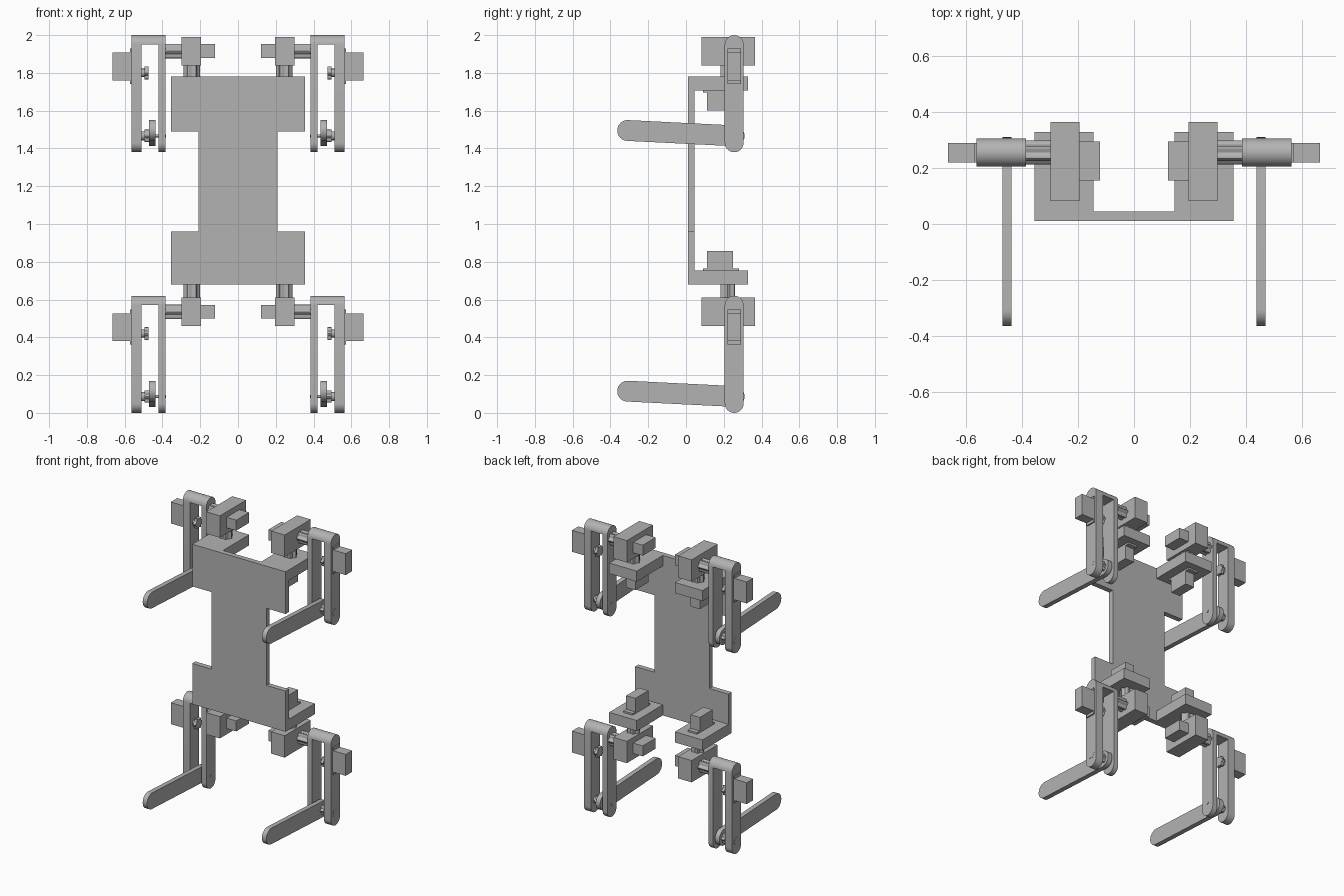
import bpy, bmesh
from math import sin, cos, pi
from mathutils import Vector, Matrix

cube = bpy.data.objects.get("Cube")
if cube:
    bpy.data.objects.remove(cube, do_unlink=True)

grey = bpy.data.materials.new("light grey plastic")
grey.use_nodes = True
COLOUR = (0.45, 0.45, 0.45, 1)
grey.diffuse_color = COLOUR
grey.node_tree.nodes["Principled BSDF"].inputs["Base Color"].default_value = COLOUR


def prism(name, outline, start, end, axis="x", mirror=True, smooth=True):
    """Extrude an outline along an axis: x uses (y, z), y uses (x, z), z uses (x, y)."""
    place = {"x": lambda a, b, d: (d, a, b),
             "y": lambda a, b, d: (a, d, b),
             "z": lambda a, b, d: (a, b, d)}[axis]
    bm = bmesh.new()
    face = bm.faces.new([bm.verts.new(place(a, b, start)) for a, b in outline])
    grown = bmesh.ops.extrude_face_region(bm, geom=[face])["geom"]
    moved = [v for v in grown if isinstance(v, bmesh.types.BMVert)]
    bmesh.ops.translate(bm, verts=moved, vec=Vector(place(0, 0, end - start)))
    bmesh.ops.recalc_face_normals(bm, faces=bm.faces)
    mesh = bpy.data.meshes.new(name)
    bm.to_mesh(mesh)
    bm.free()
    mesh.materials.append(grey)
    obj = bpy.data.objects.new(name, mesh)
    bpy.context.collection.objects.link(obj)
    if smooth:
        bpy.ops.object.select_all(action="DESELECT")
        obj.select_set(True)
        bpy.context.view_layer.objects.active = obj
        bpy.ops.object.shade_smooth_by_angle(angle=pi / 6)
    if mirror:
        obj.modifiers.new("Mirror", "MIRROR").use_mirror_merge = False
    return obj


def box(name, x, y, z):
    outline = [(y[0], z[0]), (y[1], z[0]), (y[1], z[1]), (y[0], z[1])]
    return prism(name, outline, x[0], x[1], smooth=False)


def arc(centre, radius, begin, finish, steps=16):
    angles = [begin + (finish - begin) * i / steps for i in range(steps + 1)]
    return [(centre[0] + radius * cos(t), centre[1] + radius * sin(t)) for t in angles]


def capsule(a, b, radius):
    """Outline with a round end at a and at b."""
    d = (Vector(b) - Vector(a)).normalized()
    t = Vector((1, 0)).angle_signed(d)
    t = -t
    return arc(b, radius, t - pi / 2, t + pi / 2) + arc(a, radius, t + pi / 2, t + 3 * pi / 2)


def horn(centre, radius):
    """Six-lobed outline of a servo horn."""
    pts = []
    for i in range(48):
        t = 2 * pi * i / 48
        r = radius * (0.88 + 0.12 * cos(6 * t))
        pts.append((centre[0] + r * cos(t), centre[1] + r * sin(t)))
    return pts


# Body plate, wide at both ends
right_side = [(0.355, 0.68), (0.355, 0.96), (0.21, 0.96),
              (0.21, 1.49), (0.355, 1.49), (0.355, 1.78)]
outline = right_side + [(-x, z) for x, z in reversed(right_side)]
prism("body_plate", outline, 0.01, 0.045, "y", mirror=False, smooth=False)

LEG_Y = 0.255
HIP = (0.245, 0.22)

for level, dz, shelf, inward in (("upper", 0, 1.78, -1), ("lower", -1.38, 0.68, 1)):
    def span(a, b):
        return a + dz, b + dz

    def from_shelf(a, b):
        return shelf + inward * a, shelf + inward * b

    # Shelf with its servo on the inner face and its shaft on the outer face
    box(f"{level}_shelf", (0.145, 0.355), (0.04, 0.328), from_shelf(0, 0.073))
    box(f"{level}_shelf_servo_flange", (0.21, 0.28), (0.09, 0.28), from_shelf(0.073, 0.085))
    box(f"{level}_shelf_servo", (0.21, 0.28), (0.11, 0.25), from_shelf(0.07, 0.178))
    prism(f"{level}_shelf_shaft", horn(HIP, 0.043), *from_shelf(0.01, -0.07), axis="z")

    # Hip block, its servo and its shaft
    box(f"{level}_hip_block", (0.195, 0.298), (0.082, 0.364), span(1.84, 1.99))
    box(f"{level}_hip_servo", (0.122, 0.2), (0.155, 0.295), span(1.88, 1.952))
    prism(f"{level}_hip_shaft", horn((LEG_Y, 1.915 + dz), 0.043), 0.29, 0.39)

    # Upper leg: two plates joined by a round bridge
    top, foot = (LEG_Y, 1.95 + dz), (LEG_Y, 1.43 + dz)
    prism(f"{level}_leg_outer_plate", capsule(foot, top, 0.05), 0.51, 0.563)
    prism(f"{level}_leg_inner_plate", capsule(foot, top, 0.05), 0.385, 0.42)
    prism(f"{level}_leg_bridge", arc(top, 0.05, 0, pi), 0.42, 0.51)

    # Leg servo with its output horn
    box(f"{level}_leg_servo_flange", (0.56, 0.572), (0.22, 0.29), span(1.742, 1.928))
    box(f"{level}_leg_servo", (0.55, 0.665), (0.22, 0.29), span(1.76, 1.907))
    prism(f"{level}_leg_servo_horn", horn((LEG_Y, 1.80 + dz), 0.038), 0.475, 0.495)
    prism(f"{level}_leg_servo_axle", arc((LEG_Y, 1.80 + dz), 0.022, 0, 1.9 * pi), 0.49, 0.515)

    # Knee horn, pin and forearm
    knee = (LEG_Y, 1.467 + dz)
    prism(f"{level}_knee_horn", horn(knee, 0.036), 0.465, 0.495)
    prism(f"{level}_knee_axle", arc(knee, 0.024, 0, 1.9 * pi), 0.49, 0.515)
    prism(f"{level}_knee_cap", horn(knee, 0.031), 0.56, 0.564)
    prism(f"{level}_knee_pin", arc(knee, 0.008, 0, 1.9 * pi), 0.382, 0.44)
    prism(f"{level}_forearm", capsule(knee, (-0.309, 1.495 + dz), 0.055), 0.437, 0.47)
